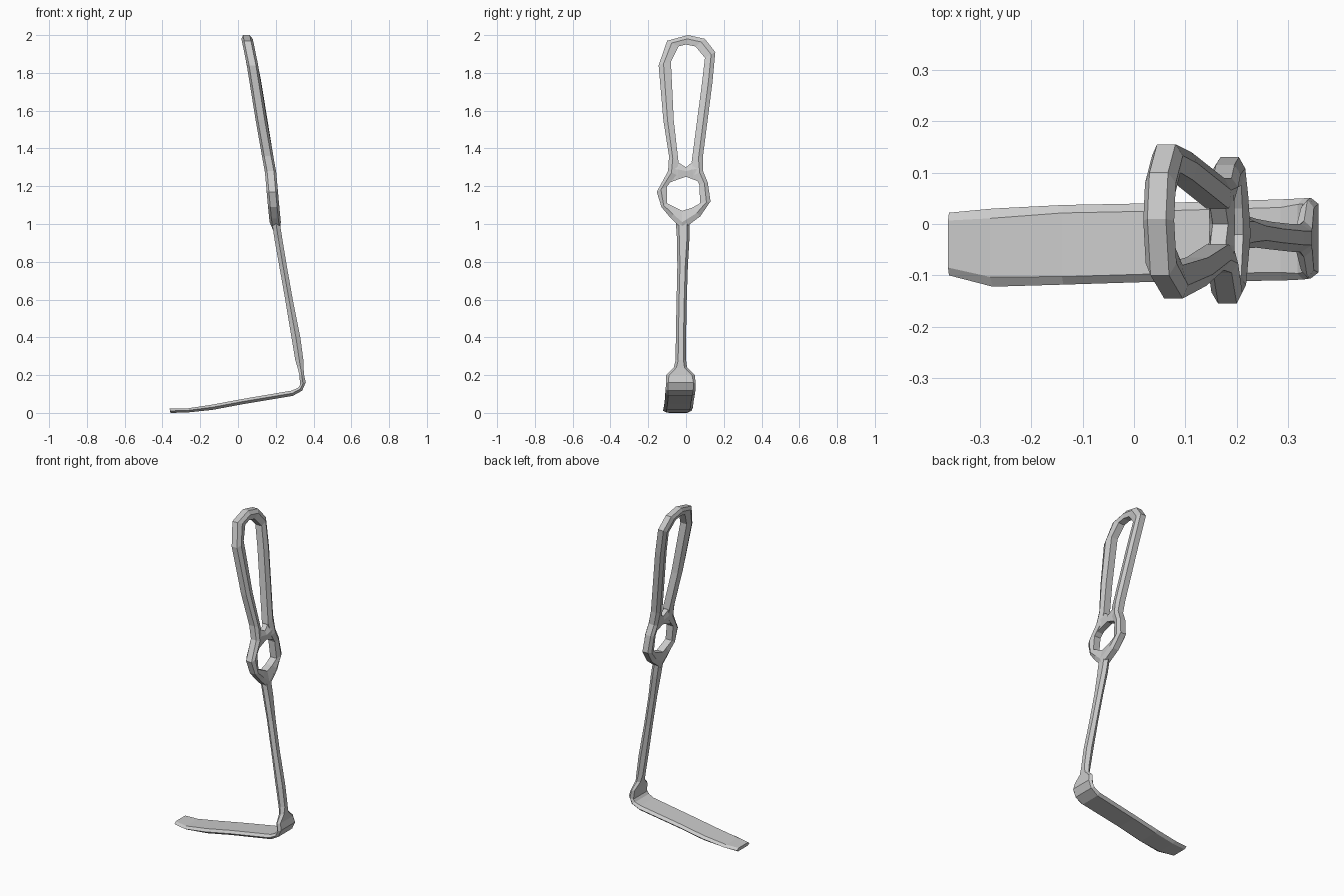
import bpy, bmesh


def make_object(name, verts, rings, sides, closed):
    """Skin consecutive cross-sections; cap the ends of an open strip."""
    bm = bmesh.new()
    vs = [bm.verts.new(v) for v in verts]
    for i in range(rings if closed else rings - 1):
        a, b = i * sides, ((i + 1) % rings) * sides
        for k in range(sides):
            m = (k + 1) % sides
            bm.faces.new((vs[a + k], vs[a + m], vs[b + m], vs[b + k]))
    if not closed:
        bm.faces.new(vs[:sides])
        bm.faces.new(vs[-sides:])
    bmesh.ops.recalc_face_normals(bm, faces=bm.faces)
    mesh = bpy.data.meshes.new(name)
    bm.to_mesh(mesh)
    bm.free()
    obj = bpy.data.objects.new(name, mesh)
    bpy.context.collection.objects.link(obj)
    return obj


# Leaning centre line of the handle: (z, x)
SPINE = [(0.9, .213), (1.0, .198), (1.1, .188), (1.28, .172),
         (1.5, .130), (1.7, .103), (1.86, .073), (2.0, .044)]


def spine_x(z):
    for (z0, x0), (z1, x1) in zip(SPINE, SPINE[1:]):
        if z <= z1:
            return x0 + (x1 - x0) * (z - z0) / (z1 - z0)
    return SPINE[-1][1]


def frame_strip(name, pairs, closed, thick=.06):
    """Six-sided bar between outer and inner edge points given in y, z."""
    verts = []
    for oy, oz, iy, iz in pairs:
        for t, d in ((0, -.3), (.4, -.5), (1, -.36), (1, .36), (.4, .5), (0, .3)):
            y, z = oy + (iy - oy) * t, oz + (iz - oz) * t
            verts.append((spine_x(z) + d * thick, y, z))
    return make_object(name, verts, len(pairs), 6, closed)


# Handle frame: outer y, z and inner y, z
frame_strip("handle_frame", [
    (-.02, .97, -.02, 1.07), (.075, 1.04, .03, 1.085),
    (.13, 1.12, .075, 1.11), (.115, 1.22, .07, 1.21),
    (.09, 1.28, .045, 1.26), (.09, 1.36, .03, 1.33),
    (.14, 1.75, .085, 1.75), (.155, 1.91, .10, 1.88),
    (.10, 1.98, .05, 1.94), (.01, 2.0, 0, 1.95),
    (-.10, 1.97, -.04, 1.94), (-.145, 1.84, -.08, 1.86),
    (-.12, 1.55, -.065, 1.55), (-.09, 1.36, -.04, 1.33),
    (-.095, 1.28, -.05, 1.26), (-.155, 1.17, -.10, 1.20),
    (-.13, 1.09, -.10, 1.11), (-.08, 1.03, -.05, 1.085)], True)

# Bridge separating the long slot from the finger hole
frame_strip("handle_bridge", [
    (-.07, 1.34, -.085, 1.22), (-.04, 1.325, -.045, 1.235),
    (0, 1.30, 0, 1.25), (.03, 1.325, .04, 1.235),
    (.06, 1.34, .08, 1.22)], False, .05)

# Shaft bending into blade: inner x, z; outer x, z; y range; flat share
SECTIONS = [
    (.177, 1.03, .217, 1.03, -.055, .02, .6),
    (.193, .92, .235, .92, -.048, .018, .6),
    (.218, .78, .258, .78, -.046, .010, .5),
    (.250, .60, .290, .60, -.050, .004, .5),
    (.283, .40, .330, .40, -.054, .000, .5),
    (.303, .28, .346, .28, -.055, .000, .5),
    (.315, .24, .347, .24, -.065, .006, .6),
    (.325, .20, .350, .20, -.105, .047, .8),
    (.329, .148, .359, .162, -.106, .051, .85),
    (.318, .133, .340, .118, -.108, .050, .85),
    (.285, .118, .290, .090, -.110, .048, .8),
    (.02, .073, .025, .046, -.113, .040, .8),
    (-.14, .043, -.135, .016, -.118, .037, .8),
    (-.28, .022, -.27, .002, -.122, .030, .75),
    (-.362, .022, -.358, .000, -.100, .022, .75)]
verts = []
for ix, iz, ox, oz, y0, y1, flat in SECTIONS:
    c, h = (y0 + y1) / 2, (y1 - y0) / 2
    mx, mz = (ix + ox) / 2, (iz + oz) / 2
    verts += [(mx, y0, mz), (ix, c - h * flat, iz), (ix, c + h * flat, iz),
              (mx, y1, mz), (ox, c + h * flat, oz), (ox, c - h * flat, oz)]
make_object("shaft_and_blade", verts, len(SECTIONS), 6, False)
